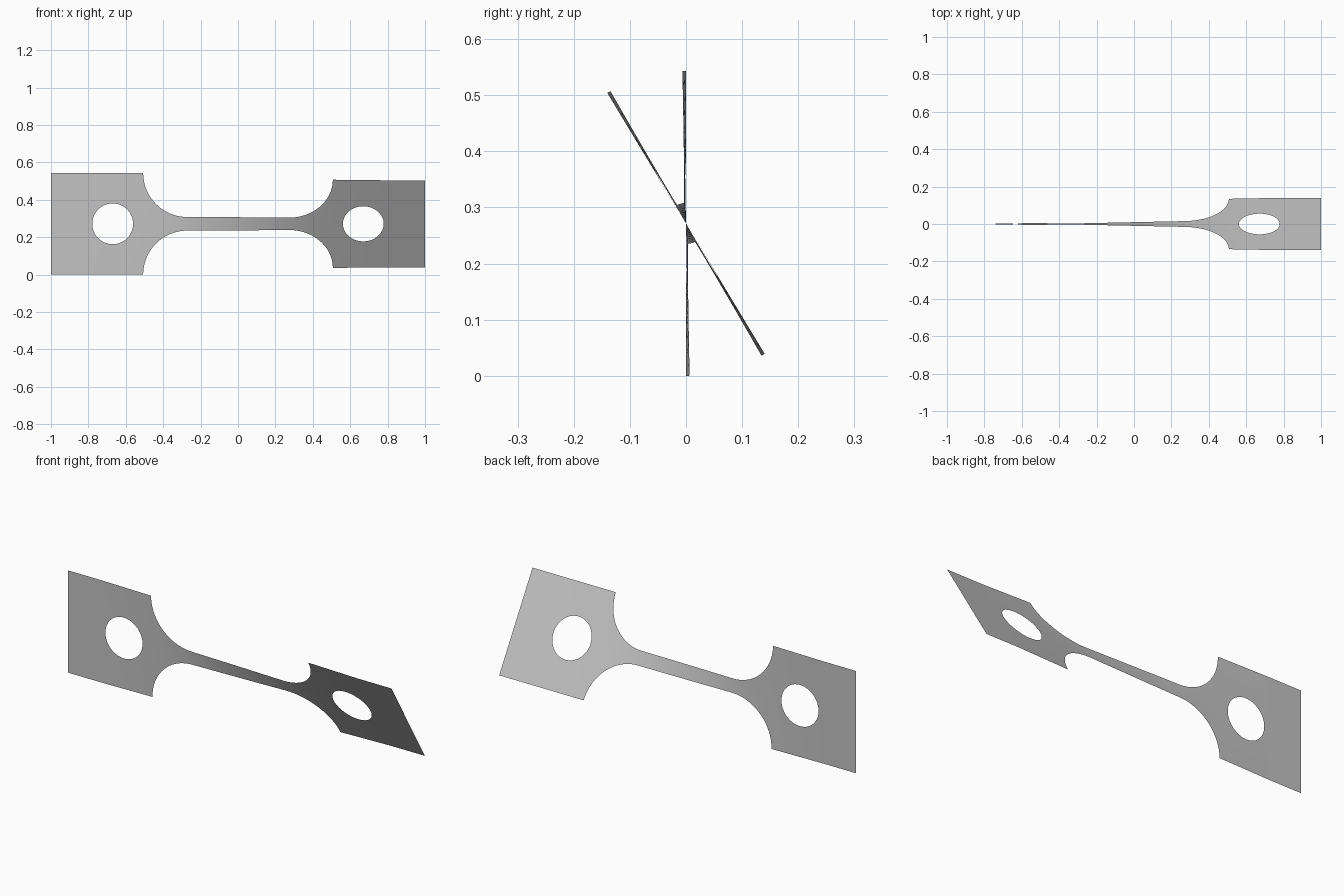
import bpy, bmesh, math
from mathutils import Vector

# Remove the default object
if "Cube" in bpy.data.objects:
    bpy.data.objects.remove(bpy.data.objects["Cube"], do_unlink=True)

HALF = 0.2715          # half height of the grips
GAUGE = 0.272          # half length of the straight neck
FILLET = 0.235         # fillet radius
SHOULDER = GAUGE + FILLET
HOLE_X, HOLE_R = 0.67, 0.109
TWIST = math.radians(31.1)
CLAMP = 0.8            # no twist beyond this distance from the middle
SIDE = 20              # divisions across the strip


def half_width(x):
    """Half height of the strip at x."""
    u = abs(x) - GAUGE
    if u <= 0:
        return HALF - FILLET
    if u >= FILLET:
        return HALF
    return HALF - math.sqrt(FILLET ** 2 - u ** 2)


# Twist builds up fastest where the strip is narrowest
STEPS = 800
totals = [0.0]
for i in range(STEPS):
    x = -1 + 2 * (i + 0.5) / STEPS
    totals.append(totals[-1] + (1 / half_width(x) if abs(x) < CLAMP else 0))


def twist_at(x):
    f = min(max((x + 1) / 2 * STEPS, 0), STEPS - 1e-6)
    i = int(f)
    value = totals[i] + (totals[i + 1] - totals[i]) * (f - i)
    return TWIST * value / totals[-1]


def add_grid(bm, rows):
    """Join successive rows of flat (x, height) points with quads."""
    grid = [[bm.verts.new((p[0], 0, p[1])) for p in row] for row in rows]
    for a, b in zip(grid, grid[1:]):
        for j in range(len(a) - 1):
            bm.faces.new((a[j], b[j], b[j + 1], a[j + 1]))


bm = bmesh.new()

# Neck with its fillets
fillet = [GAUGE + FILLET * math.sin(math.pi / 2 * i / 20) for i in range(1, 21)]
stations = [-x for x in reversed(fillet)]
stations += [-GAUGE + 2 * GAUGE * i / 30 for i in range(31)]
stations += fillet
add_grid(bm, [[(x, half_width(x) * (2 * j / SIDE - 1)) for j in range(SIDE + 1)]
              for x in stations])

# Grips: rings blending the round hole into the rectangular rim
corners = [Vector((1, -HALF)), Vector((1, HALF)),
           Vector((SHOULDER, HALF)), Vector((SHOULDER, -HALF))]
for sign in (-1, 1):
    rim, hole = [], []
    for i in range(4 * SIDE + 1):
        k, j = divmod(i % (4 * SIDE), SIDE)
        rim.append(corners[k].lerp(corners[(k + 1) % 4], j / SIDE))
        a = math.pi / 2 * i / SIDE - math.pi / 4
        hole.append(Vector((HOLE_X + HOLE_R * math.cos(a), HOLE_R * math.sin(a))))
    rows = []
    for r in range(7):
        ring = [h.lerp(e, r / 6) for h, e in zip(hole, rim)]
        rows.append([(sign * p.x, p.y) for p in ring])
    add_grid(bm, rows)

bmesh.ops.remove_doubles(bm, verts=bm.verts, dist=0.0005)

# Face the sheet forward, then twist it about its long axis
bm.normal_update()
bmesh.ops.reverse_faces(bm, faces=[f for f in bm.faces if f.normal.y > 0])
for v in bm.verts:
    a, h = twist_at(v.co.x), v.co.z
    v.co.y = -h * math.sin(a)
    v.co.z = HALF + h * math.cos(a)
for f in bm.faces:
    f.smooth = True

mesh = bpy.data.meshes.new("twisted_strip")
bm.to_mesh(mesh)
bm.free()
strip = bpy.data.objects.new("twisted_strip", mesh)
bpy.context.collection.objects.link(strip)

# Plain grey material
grey = bpy.data.materials.new("plain_grey")
grey.use_nodes = True
colour = (0.55, 0.55, 0.55, 1)
grey.diffuse_color = colour
grey.node_tree.nodes["Principled BSDF"].inputs["Base Color"].default_value = colour
mesh.materials.append(grey)
